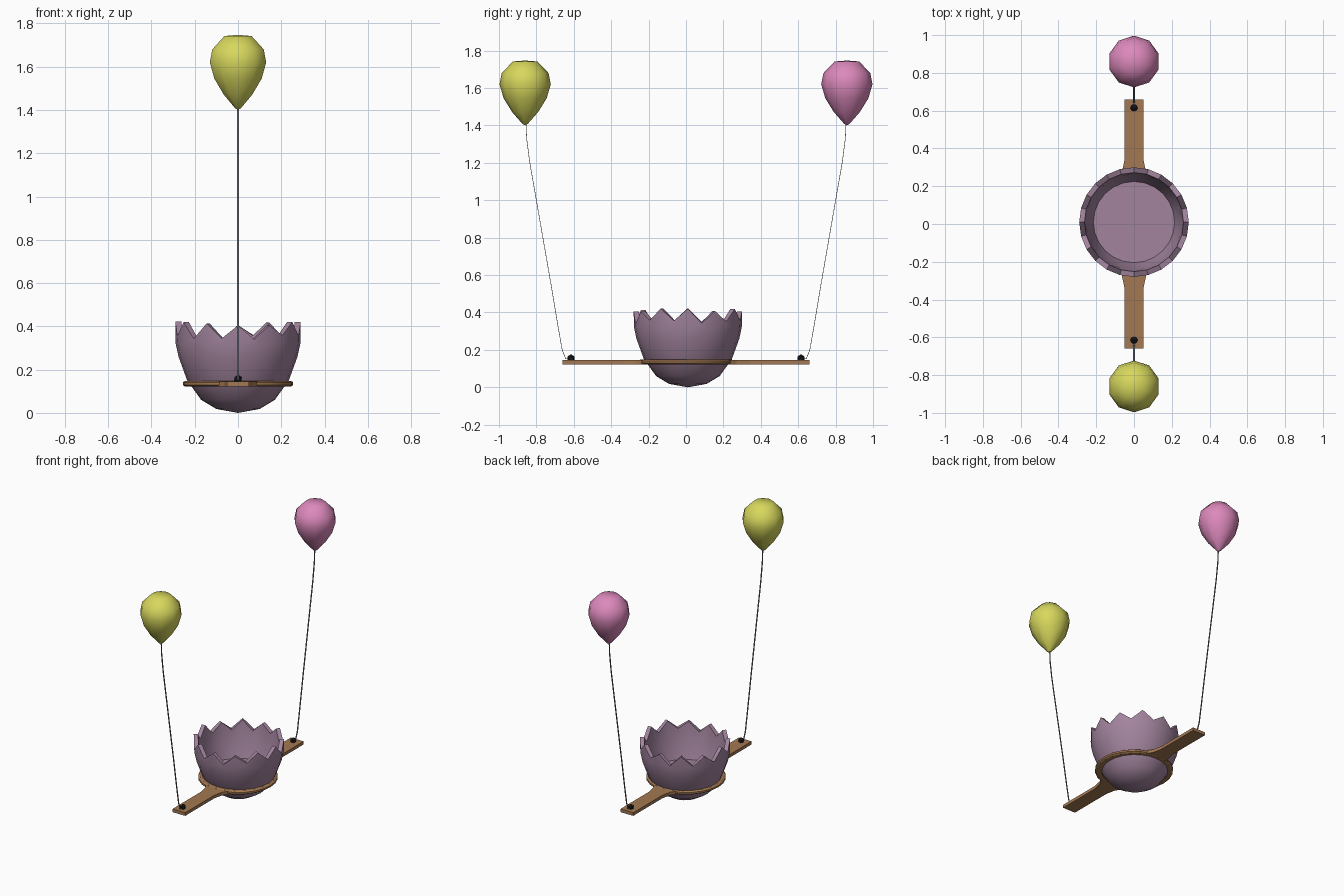
import bpy, bmesh, math, random
from mathutils import Vector

if "Cube" in bpy.data.objects:
    bpy.data.objects.remove(bpy.data.objects["Cube"])

random.seed(4)


def material(name, rgb):
    m = bpy.data.materials.new(name)
    m.diffuse_color = (*rgb, 1)
    m.use_nodes = True
    m.node_tree.nodes["Principled BSDF"].inputs["Base Color"].default_value = m.diffuse_color
    return m


MAUVE = material("mauve shell", (0.36, 0.23, 0.34))
WOOD = material("brown wood", (0.37, 0.19, 0.085))
YELLOW = material("yellow rubber", (0.68, 0.68, 0.11))
PINK = material("pink rubber", (0.72, 0.25, 0.50))
BLACK = material("black knot", (0.012, 0.012, 0.016))
GREY = material("grey string", (0.22, 0.22, 0.24))


def finish(bm, name, mat, angle=None):
    bmesh.ops.recalc_face_normals(bm, faces=bm.faces)
    me = bpy.data.meshes.new(name)
    bm.to_mesh(me)
    bm.free()
    ob = bpy.data.objects.new(name, me)
    bpy.context.collection.objects.link(ob)
    me.materials.append(mat)
    if angle:
        bpy.ops.object.select_all(action='DESELECT')
        ob.select_set(True)
        bpy.context.view_layer.objects.active = ob
        bpy.ops.object.shade_smooth_by_angle(angle=math.radians(angle))
    return ob


def revolve(profile, n, centre_y=0, lift=None, closed=False):
    """Spin (r, z) points about z; r = 0 gives a pole; lift(ring, i) shifts heights."""
    bm = bmesh.new()
    rings = []
    for k, (r, z) in enumerate(profile):
        if r == 0:
            rings.append([bm.verts.new((0, centre_y, z))] * n)
            continue
        ring = []
        for i in range(n):
            a = math.pi / 2 + 2 * math.pi * i / n
            dz = lift(k, i) if lift else 0
            ring.append(bm.verts.new((r * math.cos(a), centre_y + r * math.sin(a), z + dz)))
        rings.append(ring)
    if closed:
        rings.append(rings[0])
    for a, b in zip(rings, rings[1:]):
        for i in range(n):
            j = (i + 1) % n
            bm.faces.new(list(dict.fromkeys((a[i], a[j], b[j], b[i]))))
    return bm


# Cracked shell bowl: outer wall, jagged rim, inner wall and floor
SEG = 24
jag = [random.uniform(0.05, 0.075) if i % 2 == 0 else random.uniform(-0.012, 0.01)
       for i in range(SEG)]
shell = [(0, 0), (0.10, 0.018), (0.17, 0.06), (0.235, 0.15), (0.275, 0.26),
         (0.288, 0.32), (0.29, 0.35), (0.262, 0.35), (0.25, 0.27), (0.215, 0.16), (0, 0.16)]
finish(revolve(shell, SEG, 0.01, lambda k, i: jag[i] if k in (6, 7) else 0),
       "shell_bowl", MAUVE, 40)

# Wooden hoop around the bowl
hoop = [(0.21, 0.122), (0.245, 0.122), (0.255, 0.129), (0.255, 0.141), (0.245, 0.148), (0.21, 0.148)]
finish(revolve(hoop, 24, 0, closed=True), "hoop", WOOD, 35)


def plank(name, s):
    # flat arm that flares where it meets the hoop
    outline = [(-0.10, 0.215), (-0.065, 0.27), (-0.05, 0.34), (-0.05, 0.66),
               (0.05, 0.66), (0.05, 0.34), (0.065, 0.27), (0.10, 0.215)]
    bm = bmesh.new()
    f = bm.faces.new([bm.verts.new((x, s * y, 0.123)) for x, y in outline])
    up = bmesh.ops.extrude_face_region(bm, geom=[f])["geom"]
    bmesh.ops.translate(bm, vec=(0, 0, 0.022),
                        verts=[v for v in up if isinstance(v, bmesh.types.BMVert)])
    finish(bm, name, WOOD)


def string(name, s):
    # thin ribbon rising from the knot to the balloon
    path = [(0.615, 0.155), (0.643, 0.152), (0.662, 0.20), (0.685, 0.33), (0.72, 0.54),
            (0.80, 1.0), (0.835, 1.2), (0.852, 1.33), (0.855, 1.405)]
    bm = bmesh.new()
    rings = []
    for k, (y, z) in enumerate(path):
        p, q = path[max(k - 1, 0)], path[min(k + 1, len(path) - 1)]
        d = Vector((q[0] - p[0], q[1] - p[1])).normalized()
        ny, nz = -d.y * 0.0015, d.x * 0.0015
        rings.append([bm.verts.new((x, s * (y + t * ny), z + t * nz))
                      for x, t in ((-0.004, -1), (0.004, -1), (0.004, 1), (-0.004, 1))])
    for a, b in zip(rings, rings[1:]):
        for i in range(4):
            j = (i + 1) % 4
            bm.faces.new((a[i], a[j], b[j], b[i]))
    finish(bm, name, GREY)


def knot(name, s):
    bm = bmesh.new()
    bmesh.ops.create_icosphere(bm, subdivisions=1, radius=0.021)
    bmesh.ops.translate(bm, vec=(0, s * 0.615, 0.156), verts=bm.verts)
    finish(bm, name, BLACK)


balloon = [(0, 1.40), (0.014, 1.408), (0.07, 1.472), (0.115, 1.545), (0.137, 1.62),
           (0.125, 1.68), (0.066, 1.742), (0, 1.747)]

# Mirrored front and back arms, each with knot, string and balloon
for side, s, colour in (("front", -1, YELLOW), ("back", 1, PINK)):
    plank(side + "_plank", s)
    knot(side + "_knot", s)
    string(side + "_string", s)
    finish(revolve(balloon, 10, s * 0.86), side + "_balloon", colour, 60)
